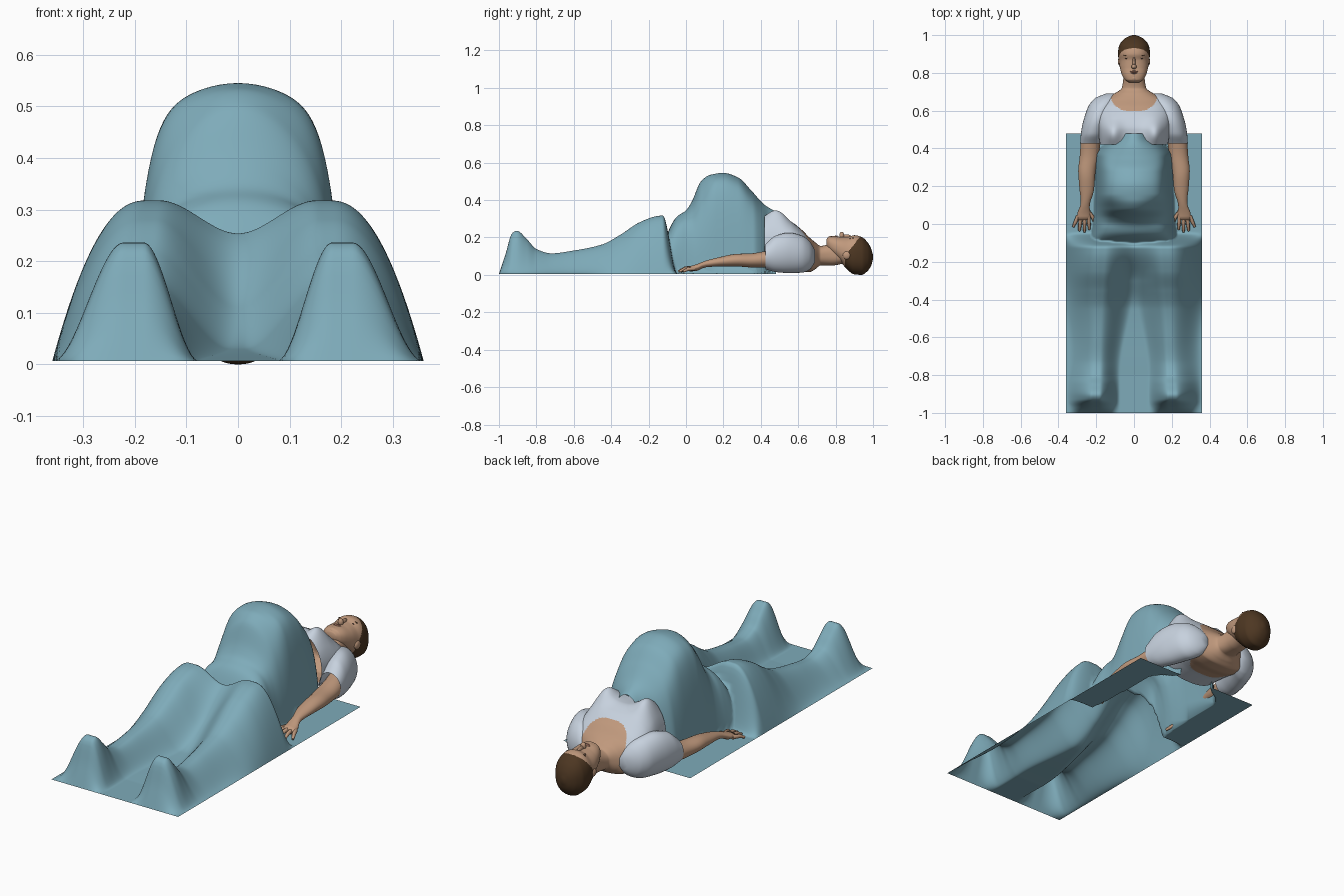
import bpy, bmesh, math
from mathutils import Vector

if "Cube" in bpy.data.objects:
    bpy.data.objects.remove(bpy.data.objects["Cube"])


def material(name, rgb):
    m = bpy.data.materials.new(name)
    m.use_nodes = True
    m.diffuse_color = (*rgb, 1)
    m.node_tree.nodes["Principled BSDF"].inputs["Base Color"].default_value = (*rgb, 1)
    return m


BLUE = material("blanket blue", (0.21, 0.41, 0.49))
SKIN = material("skin", (0.53, 0.32, 0.205))
SHIRT = material("pale shirt", (0.57, 0.64, 0.73))
HAIR = material("brown hair", (0.075, 0.038, 0.016))
DARK = material("dark eye", (0.10, 0.055, 0.04))
LIP = material("lip", (0.40, 0.19, 0.13))


def smooth(a, b, v):
    t = min(1, max(0, (v - a) / (b - a)))
    return t * t * (3 - 2 * t)


def curve(keys, v):
    """Monotone smooth interpolation through (position, value) pairs."""
    if v <= keys[0][0]:
        return keys[0][1]
    if v >= keys[-1][0]:
        return keys[-1][1]
    s = [(b[1] - a[1]) / (b[0] - a[0]) for a, b in zip(keys, keys[1:])]
    m = [s[0]] + [2 * p * q / (p + q) if p * q > 0 else 0 for p, q in zip(s, s[1:])] + [s[-1]]
    i = max(k for k in range(len(s)) if keys[k][0] <= v)
    h = keys[i + 1][0] - keys[i][0]
    t = (v - keys[i][0]) / h
    return (keys[i][1] * (1 + 2 * t) * (1 - t) ** 2 + h * m[i] * t * (1 - t) ** 2
            + keys[i + 1][1] * t * t * (3 - 2 * t) + h * m[i + 1] * t * t * (t - 1))


def finish(name, bm, mats, rule=None, mirror=False):
    for f in bm.faces:
        f.smooth = True
        if rule:
            f.material_index = rule(f.calc_center_median())
    me = bpy.data.meshes.new(name)
    bm.to_mesh(me)
    bm.free()
    for m in mats:
        me.materials.append(m)
    ob = bpy.data.objects.new(name, me)
    bpy.context.collection.objects.link(ob)
    if mirror:
        ob.modifiers.new("Mirror", "MIRROR").use_mirror_merge = False


def loft(name, keys, mats, rings=24, segs=32, power=2, caps=(False, False), bump=None, **kw):
    """Rounded sections along y; each key is y, x, half width, top, bottom."""
    bm = bmesh.new()
    rows = []
    for i in range(rings + 1):
        y = keys[0][0] + (keys[-1][0] - keys[0][0]) * i / rings
        x, rx, top, bot = [curve([(k[0], k[j]) for k in keys], y) for j in range(1, 5)]
        row = []
        for k in range(segs):
            a = math.tau * k / segs
            c, s = math.cos(a), math.sin(a)
            px = x + rx * math.copysign(abs(c) ** (2 / power), c)
            pz = (top + bot) / 2 + (top - bot) / 2 * math.copysign(abs(s) ** (2 / power), s)
            if bump and s > 0:
                pz += bump(px, y) * smooth(0, .5, s)
            row.append(bm.verts.new((px, y, pz)))
        rows.append(row)
    for a, b in zip(rows, rows[1:]):
        for k in range(segs):
            n = (k + 1) % segs
            bm.faces.new((a[k], b[k], b[n], a[n]))
    for end, row in zip(caps, (rows[0], rows[-1])):
        if end:
            bm.faces.new(row)
    bmesh.ops.recalc_face_normals(bm, faces=bm.faces)
    finish(name, bm, mats, **kw)


def ball(name, pos, radii, mat, mirror=False):
    bm = bmesh.new()
    bmesh.ops.create_uvsphere(bm, u_segments=24, v_segments=16, radius=1)
    for v in bm.verts:
        v.co = Vector(pos) + Vector(a * b for a, b in zip(v.co, radii))
    finish(name, bm, [mat], mirror=mirror)


# Blanket: legs, feet and belly raised from one draped sheet
LEG = [(-1, .006), (-.965, .11), (-.93, .222), (-.905, .236), (-.85, .19), (-.8, .138), (-.72, .115),
       (-.6, .13), (-.45, .162), (-.35, .215), (-.25, .28), (-.15, .315), (-.02, .325)]
VALLEY = [(-.8, .006), (-.45, .03), (-.3, .11), (-.15, .24), (-.05, .29)]
BELLY = [(-.16, .006), (-.1, .22), (-.05, .31), (0, .345), (.03, .39), (.08, .5), (.13, .535),
         (.2, .545), (.28, .52), (.35, .45), (.42, .375), (.48, .338)]
BELLY_WIDTH = [(-.1, .24), (0, .22), (.1, .212), (.36, .205), (.41, .175), (.45, .115), (.48, .1)]
ROUNDNESS = [(-.02, .3), (.06, .5), (.16, .2), (.3, .22), (.42, .4)]
INNER = [(-.9, .182), (-.6, .178), (-.1, .15)]
OUTER = [(-.9, .222), (-.7, .2), (-.1, .18)]
FLOOR, HALF = .006, .36


def blanket_height(x, y):
    x = abs(x)
    top, low = curve(LEG, y), curve(VALLEY, y)
    inner, outer = curve(INNER, y), curve(OUTER, y)
    start = .075 * (1 - smooth(-.8, -.3, y))
    if x < outer:
        leg = low + (top - low) * smooth(start, inner, x)
    else:
        t = (x - outer) / (HALF - outer)
        full, soft = 1 - t ** 2.5, 1 - smooth(0, 1, t)
        w = .85 * smooth(-.65, -.2, y)
        leg = FLOOR + (top - FLOOR) * (full * w + soft * (1 - w))
    leg = FLOOR + (leg - FLOOR) * (1 - smooth(-.125, -.045, y))
    t = x / curve(BELLY_WIDTH, y)
    k = curve(ROUNDNESS, y)
    belly = FLOOR + (curve(BELLY, y) - FLOOR) * max(0, 1 - k * t * t - (1 - k) * t ** 8)
    return max(leg, belly, FLOOR)


bm = bmesh.new()
NX, NY = 120, 200
sheet = [[bm.verts.new((x, y, blanket_height(x, y)))
          for x in (HALF * (2 * i / NX - 1) for i in range(NX + 1))]
         for y in (-1 + 1.48 * j / NY for j in range(NY + 1))]
for a, b in zip(sheet, sheet[1:]):
    for i in range(NX):
        bm.faces.new((a[i], a[i + 1], b[i + 1], b[i]))
finish("blanket", bm, [BLUE])


# Torso and neck: a scooped shirt with a soft bust, skin above the neckline
def torso_rule(c):
    limit = .6 if c.z > .1 else .52
    return int(abs(c.x) < .135 and c.y > limit + .08 * (abs(c.x) / .13) ** 4)


def bust(x, y):
    return .058 * math.exp(-((abs(x) - .115) / .05) ** 2 - ((y - .475) / .07) ** 2)


loft("shirt_torso_and_neck", [
    (.42, 0, .18, .30, .03), (.5, 0, .19, .305, .03), (.56, 0, .195, .285, .025),
    (.62, 0, .19, .24, .015), (.66, 0, .165, .2, .015), (.69, 0, .105, .175, .03),
    (.72, 0, .065, .155, .05), (.78, 0, .056, .165, .05), (.84, 0, .055, .15, .06)],
    [SHIRT, SKIN], rings=150, segs=160, power=2.4, rule=torso_rule, bump=bust)

# Sleeves, arms and hands
loft("sleeve", [
    (.425, .225, .06, .165, .03), (.48, .215, .066, .21, .015), (.55, .195, .072, .225, .01),
    (.62, .17, .073, .21, .012), (.665, .145, .063, .175, .03), (.69, .125, .025, .13, .07)],
    [SHIRT], caps=(False, True), mirror=True)
loft("arm", [
    (.02, .266, .036, .046, .018), (.06, .265, .034, .058, .022), (.1, .259, .024, .074, .04),
    (.18, .25, .038, .095, .045), (.27, .25, .045, .112, .045), (.35, .238, .05, .115, .04),
    (.44, .228, .052, .13, .04), (.54, .2, .05, .15, .04)],
    [SKIN], caps=(True, True), mirror=True)
fingers = [((.242, .04, .036), (.238, .0, .034), (.236, -.028, .018)),
           ((.262, .04, .038), (.262, -.004, .036), (.262, -.042, .018)),
           ((.28, .04, .036), (.286, -.002, .034), (.289, -.036, .018)),
           ((.295, .045, .033), (.31, .01, .03), (.322, -.015, .018)),
           ((.24, .065, .035), (.218, .035, .03), (.206, .0, .02))]
for name, path in zip(("index_finger", "middle_finger", "ring_finger", "little_finger", "thumb"), fingers):
    cu = bpy.data.curves.new(name, "CURVE")
    cu.dimensions = "3D"
    cu.bevel_depth = .0095
    cu.use_fill_caps = True
    cu.materials.append(SKIN)
    for side in (1, -1):
        sp = cu.splines.new("POLY")
        sp.points.add(2)
        for p, co, r in zip(sp.points, path, (1.1, 1, .65)):
            p.co = (co[0] * side, co[1], co[2], 1)
            p.radius = r
    bpy.context.collection.objects.link(bpy.data.objects.new(name, cu))


# Head facing up, with hair over the crown and back
def hair_rule(c):
    return int(c.y > .85 + max(0, c.z - .1) * .78)


loft("head_and_hair", [
    (.75, 0, .028, .19, .15), (.765, 0, .05, .205, .125), (.79, 0, .064, .207, .1),
    (.83, 0, .075, .203, .065), (.865, 0, .08, .203, .025), (.9, 0, .085, .212, .003),
    (.94, 0, .08, .202, 0), (.97, 0, .062, .175, .02), (.99, 0, .036, .14, .05),
    (1, 0, .008, .105, .085)],
    [SKIN, HAIR], rings=100, segs=96, power=2.25, caps=(True, True), rule=hair_rule)
ball("nose_tip", (0, .833, .21), (.014, .013, .02), SKIN)
ball("nose_bridge", (0, .855, .199), (.009, .032, .018), SKIN)
ball("upper_lip", (0, .807, .203), (.021, .005, .007), LIP)
ball("lower_lip", (0, .799, .203), (.017, .005, .007), LIP)
ball("chin", (0, .773, .193), (.025, .018, .014), SKIN)
ball("eye", (.033, .877, .193), (.014, .004, .006), DARK, mirror=True)
ball("eyebrow", (.035, .893, .196), (.02, .003, .006), HAIR, mirror=True)
ball("ear", (.074, .86, .105), (.012, .022, .022), SKIN, mirror=True)
